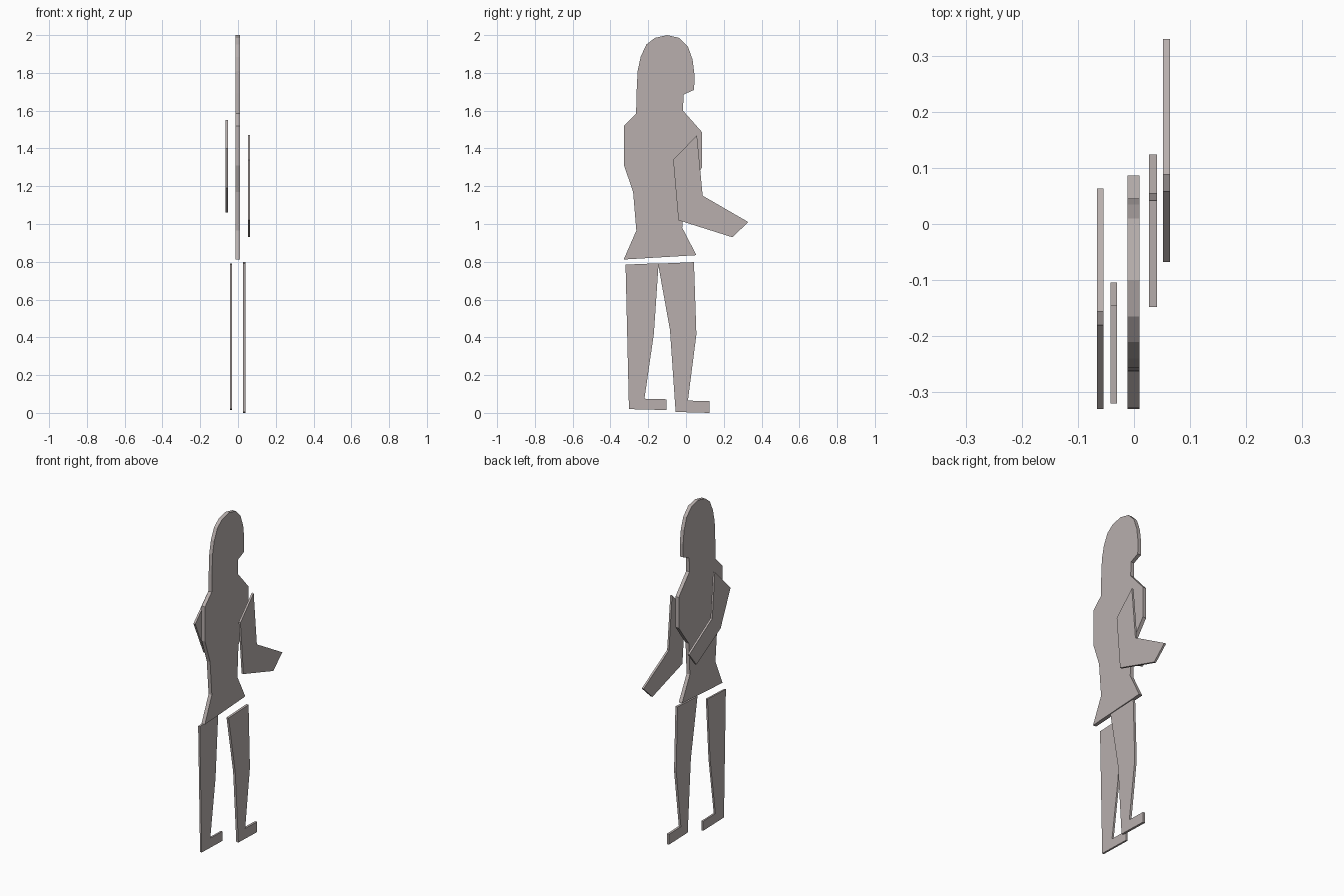
import bpy
import bmesh

if "Cube" in bpy.data.objects:
    bpy.data.objects.remove(bpy.data.objects["Cube"], do_unlink=True)

# One flat colour for the whole cut-out figure
card = bpy.data.materials.new("warm grey card")
card.use_nodes = True
colour = (0.48, 0.43, 0.42, 1)
card.diffuse_color = colour
card.node_tree.nodes["Principled BSDF"].inputs["Base Color"].default_value = colour


def plate(name, x_mid, thickness, outline):
    """Extrude a (y, z) side profile into a thin upright plate."""
    bm = bmesh.new()
    x = x_mid - thickness / 2
    face = bm.faces.new([bm.verts.new((x, y, z)) for y, z in outline])
    result = bmesh.ops.extrude_face_region(bm, geom=[face])
    verts = [v for v in result["geom"] if isinstance(v, bmesh.types.BMVert)]
    bmesh.ops.translate(bm, verts=verts, vec=(thickness, 0, 0))
    bmesh.ops.recalc_face_normals(bm, faces=bm.faces)
    mesh = bpy.data.meshes.new(name)
    bm.to_mesh(mesh)
    bm.free()
    mesh.materials.append(card)
    obj = bpy.data.objects.new(name, mesh)
    bpy.context.collection.objects.link(obj)
    return obj


# Head, long hair and torso in one silhouette
face_side = [(-.10, 2), (-.035, 1.985), (.01, 1.94), (.035, 1.87),
             (.045, 1.79), (.043, 1.71), (-.013, 1.685), (-.016, 1.6)]
chest = [(.086, 1.485), (.086, 1.3), (-.01, 1.17), (-.02, .98), (.055, .835)]
back = [(-.33, .812), (-.263, .965), (-.28, 1.17), (-.328, 1.31), (-.328, 1.52)]
hair = [(-.264, 1.585), (-.262, 1.69), (-.256, 1.81), (-.24, 1.885),
        (-.21, 1.95), (-.165, 1.985)]
plate("head_and_torso", -.001, .022, face_side + chest + back + hair)

# Bent arms, one on each side
plate("left_arm", .058, .012, [(.058, 1.47), (.088, 1.15), (.33, 1.01),
                               (.245, .93), (-.04, 1.02), (-.068, 1.34)])
plate("right_arm", -.06, .012, [(-.18, 1.55), (-.156, 1.28), (.063, 1.145),
                                (-.005, 1.06), (-.235, 1.19), (-.33, 1.4)])

# Legs with feet
plate("left_leg", .034, .014, [(-.148, .79), (.042, .798), (.055, .415),
                               (.01, .065), (.124, .062), (.124, 0),
                               (-.055, .005), (-.085, .44)])
plate("right_leg", -.036, .011, [(-.32, .785), (-.145, .792), (-.17, .42),
                                 (-.22, .075), (-.104, .072), (-.104, .015),
                                 (-.302, .02)])
